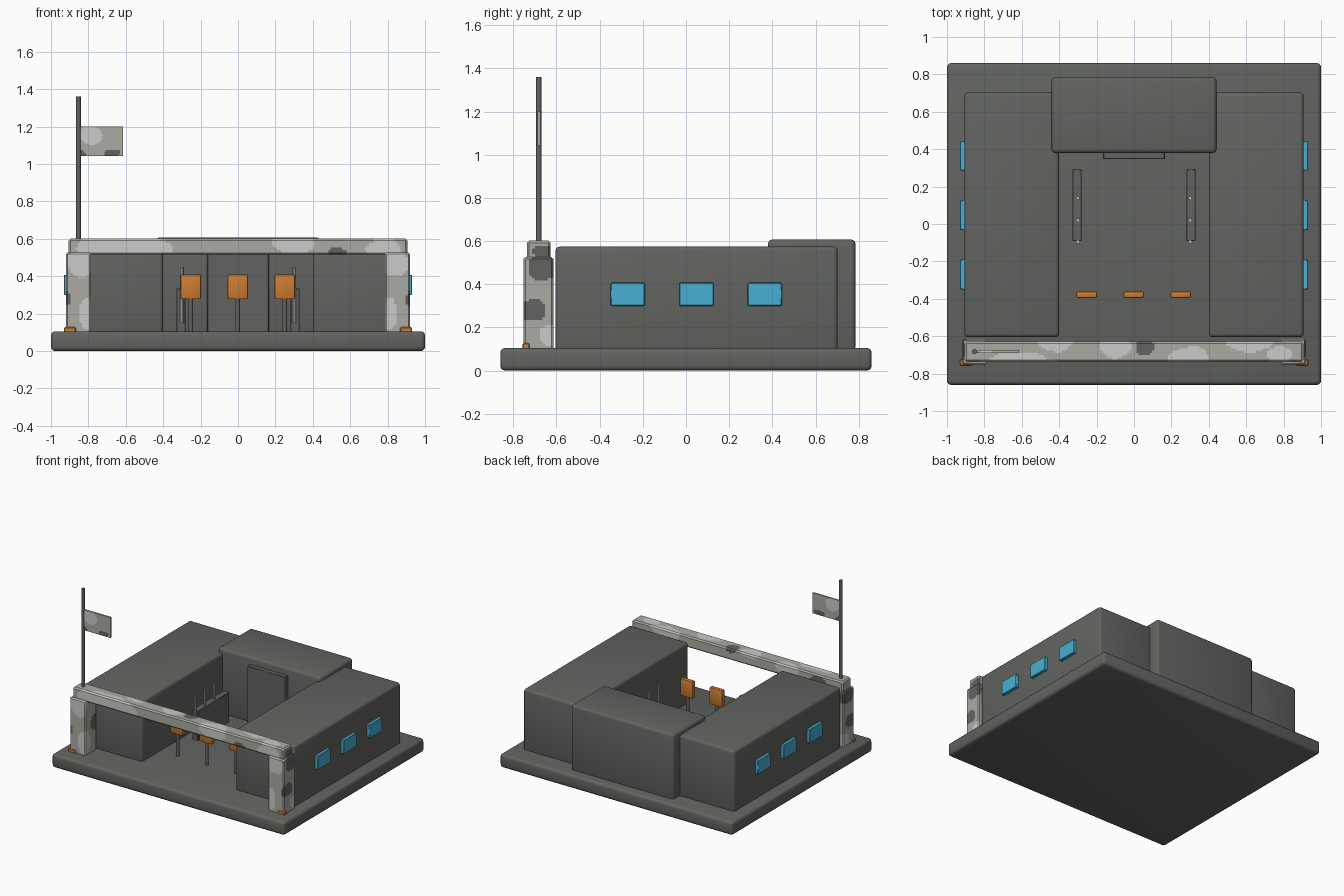
import bpy, bmesh, math
from mathutils import Vector

if "Cube" in bpy.data.objects:
    bpy.data.objects.remove(bpy.data.objects["Cube"])


def material(name, r, g, b):
    m = bpy.data.materials.new(name)
    lin = [((c / 255 + 0.055) / 1.055) ** 2.4 for c in (r, g, b)]
    m.diffuse_color = (*lin, 1)
    m.use_nodes = True
    m.node_tree.nodes["Principled BSDF"].inputs["Base Color"].default_value = m.diffuse_color
    return m


CONCRETE = material("dark grey", 98, 100, 96)
MID = material("camo mid grey", 170, 171, 162)
LIGHT = material("camo light grey", 203, 203, 201)
ORANGE = material("orange", 205, 124, 50)
BLUE = material("window blue", 72, 175, 212)
STEEL = material("pale steel", 190, 190, 190)


def finish(name, bm, *mats):
    me = bpy.data.meshes.new(name)
    bm.to_mesh(me)
    bm.free()
    ob = bpy.data.objects.new(name, me)
    bpy.context.collection.objects.link(ob)
    for m in mats:
        me.materials.append(m)
    return ob


def box_bm(lo, hi, bevel, segs=3):
    bm = bmesh.new()
    bmesh.ops.create_cube(bm, size=1)
    for v in bm.verts:
        v.co = Vector([lo[i] + (v.co[i] + 0.5) * (hi[i] - lo[i]) for i in range(3)])
    if bevel:
        bmesh.ops.bevel(bm, geom=bm.edges[:], offset=bevel, segments=segs,
                        profile=0.5, affect='EDGES')
    return bm


def box(name, lo, hi, mat, bevel=0.0, segs=3):
    return finish(name, box_bm(lo, hi, bevel, segs), mat)


def rod(name, x, y, z0, z1, r, mat, sides=12):
    bm = bmesh.new()
    bmesh.ops.create_cone(bm, cap_ends=True, segments=sides, radius1=r, radius2=r, depth=z1 - z0)
    bmesh.ops.translate(bm, verts=bm.verts, vec=(x, y, (z0 + z1) / 2))
    return finish(name, bm, mat)


def camo_box(name, lo, hi, blobs, bevel, step=0.012):
    """Box cut into small cells; each blob (x, y, z, rx, ry, rz, slot) colours the cells inside it."""
    bm = box_bm(lo, hi, bevel, 1)
    for axis in range(3):
        n = int((hi[axis] - lo[axis]) / step)
        no = Vector([float(i == axis) for i in range(3)])
        for k in range(1, n):
            co = no * (lo[axis] + k * (hi[axis] - lo[axis]) / n)
            bmesh.ops.bisect_plane(bm, geom=bm.verts[:] + bm.edges[:] + bm.faces[:],
                                   plane_co=co, plane_no=no, dist=1e-5)
    for f in bm.faces:
        c = f.calc_center_median()
        wobble = 0.12 * math.sin(43 * c.x + 31 * c.z) + 0.12 * math.sin(37 * c.y - 53 * c.z)
        for x, y, z, rx, ry, rz, slot in blobs:
            d = ((c.x - x) / rx) ** 2 + ((c.y - y) / ry) ** 2 + ((c.z - z) / rz) ** 2
            if d < 1 + wobble:
                f.material_index = slot
    return finish(name, bm, MID, LIGHT, CONCRETE)


# Ground slab and rear building
box("base_slab", (-1, -0.86, 0), (1, 0.86, 0.105), CONCRETE, 0.022)
box("rear_block", (-0.44, 0.38, 0.09), (0.44, 0.785, 0.607), CONCRETE, 0.02)
box("rear_door", (-0.165, 0.347, 0.09), (0.165, 0.39, 0.55), CONCRETE, 0.004, 1)

for s, side in ((-1, "left"), (1, "right")):
    def span(a, b):
        return min(s * a, s * b), max(s * a, s * b)

    # Side wings with windows
    a, b = span(0.40, 0.907)
    box(side + "_wing", (a, -0.605, 0.09), (b, 0.703, 0.574), CONCRETE, 0.02)
    a, b = span(0.89, 0.93)
    for i, y in enumerate((-0.27, 0.048, 0.365)):
        box(f"{side}_window_{i + 1}", (a, y - 0.079, 0.3), (b, y + 0.079, 0.407), BLUE, 0.003, 1)

    # Rack with upright rods
    a, b = span(0.28, 0.33)
    box(side + "_rack", (a, -0.09, 0.09), (b, 0.293, 0.335), CONCRETE, 0.003, 1)
    for i, y in enumerate((-0.095, 0.02, 0.138)):
        rod(f"{side}_rack_rod_{i + 1}", s * 0.3, y, 0.15, 0.45, 0.01, STEEL, 8)

    # Gate posts
    a, b = span(0.785, 0.92)
    posts = [(s * 0.84, -0.75, 0.47, 0.07, 0.04, 0.07, 1),
             (s * 0.80, -0.74, 0.20, 0.05, 0.05, 0.09, 1),
             (s * 0.92, -0.62, 0.16, 0.04, 0.06, 0.05, 1),
             (s * 0.92, -0.66, 0.48, 0.035, 0.08, 0.06, 2),
             (s * 0.92, -0.71, 0.28, 0.03, 0.07, 0.05, 2),
             (s * 0.79, -0.63, 0.33, 0.04, 0.06, 0.07, 2),
             (s * 0.84, -0.62, 0.30, 0.06, 0.03, 0.1, 1)]
    camo_box(side + "_gate_post", (a, -0.752, 0.09), (b, -0.615, 0.526), posts, 0.008)
    a, b = span(0.867, 0.93)
    box(side + "_post_marker", (a, -0.757, 0.1), (b, -0.725, 0.127), ORANGE, 0.004, 1)

# Gate beam
beam = [(-0.62, -0.72, 0.56, 0.28, 0.05, 0.06, 1),
        (0.30, -0.72, 0.58, 0.13, 0.07, 0.05, 1),
        (0.78, -0.70, 0.56, 0.12, 0.06, 0.06, 1),
        (-0.10, -0.66, 0.6, 0.09, 0.06, 0.03, 1),
        (-0.42, -0.63, 0.58, 0.10, 0.06, 0.05, 1),
        (0.62, -0.64, 0.58, 0.12, 0.05, 0.06, 1),
        (0.06, -0.66, 0.6, 0.05, 0.045, 0.04, 2),
        (0.53, -0.735, 0.53, 0.05, 0.02, 0.02, 2),
        (-0.7, -0.625, 0.55, 0.07, 0.02, 0.04, 2),
        (0.905, -0.66, 0.55, 0.03, 0.05, 0.03, 2)]
camo_box("gate_beam", (-0.905, -0.737, 0.515), (0.905, -0.628, 0.602), beam, 0.01)

# Flag and pole
rod("flag_pole", -0.853, -0.682, 0.59, 1.36, 0.013, CONCRETE, 16)
flag = [(-0.785, -0.682, 1.155, 0.06, 0.1, 0.055, 1),
        (-0.67, -0.682, 1.06, 0.045, 0.1, 0.022, 2),
        (-0.84, -0.682, 1.05, 0.03, 0.1, 0.025, 2)]
camo_box("flag", (-0.845, -0.689, 1.042), (-0.614, -0.675, 1.2), flag, 0, 0.008)

# Practice targets on stands
for i, x in enumerate((-0.253, -0.002, 0.25)):
    rod(f"target_stand_{i + 1}", x, -0.378, 0.09, 0.3, 0.012, CONCRETE)
    box(f"target_{i + 1}", (x - 0.055, -0.395, 0.277), (x + 0.055, -0.361, 0.41), ORANGE, 0.008, 2)

# Smooth the rounded edges
bpy.ops.object.select_all(action='SELECT')
bpy.context.view_layer.objects.active = bpy.data.objects["base_slab"]
bpy.ops.object.shade_smooth_by_angle(angle=math.radians(40))
